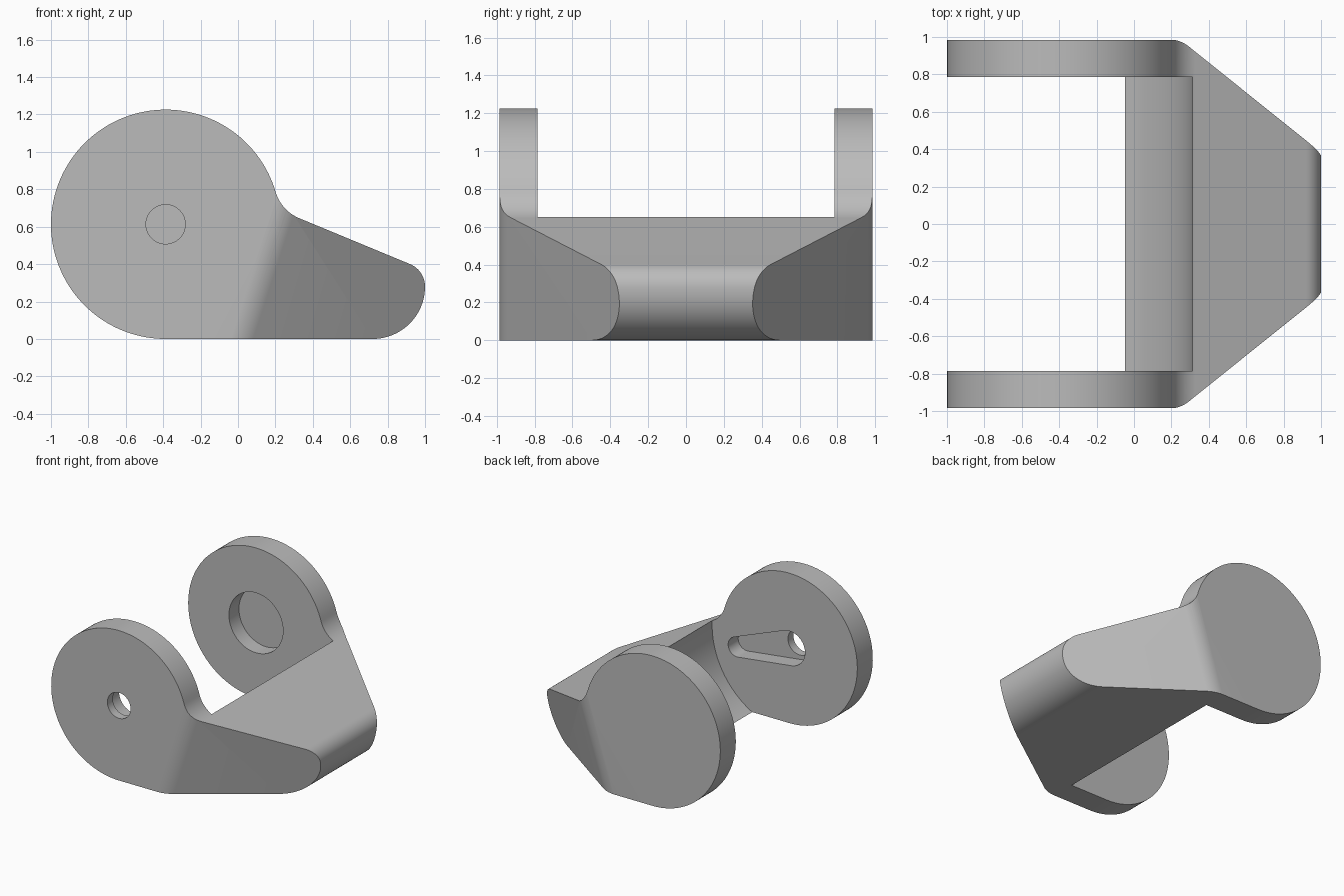
import bpy, bmesh
from math import sin, cos, tan, atan, hypot, radians
from mathutils import Vector

cube = bpy.data.objects.get("Cube")
if cube:
    bpy.data.objects.remove(cube)

PX, PZ, R = -0.387, 0.613, 0.613      # pivot axis and ear radius
HALF, INNER = 0.985, 0.785            # outer and inner faces of the ears

grey = bpy.data.materials.new("plain grey")
grey.use_nodes = True
colour = (0.5, 0.5, 0.5, 1)
grey.diffuse_color = colour
grey.node_tree.nodes["Principled BSDF"].inputs["Base Color"].default_value = colour


def arc(cx, cz, r, a0, a1, n):
    angles = [radians(a0 + (a1 - a0) * i / n) for i in range(n + 1)]
    return [(cx + r * cos(a), cz + r * sin(a)) for a in angles]


def extrude(name, outline, y0, y1):
    """Prism from an x-z outline, running from y0 to y1."""
    bm = bmesh.new()
    face = bm.faces.new([bm.verts.new((x, y0, z)) for x, z in outline])
    moved = bmesh.ops.extrude_face_region(bm, geom=[face])["geom"]
    verts = [v for v in moved if isinstance(v, bmesh.types.BMVert)]
    bmesh.ops.translate(bm, vec=(0, y1 - y0, 0), verts=verts)
    bmesh.ops.remove_doubles(bm, verts=bm.verts, dist=0.0005)
    bmesh.ops.recalc_face_normals(bm, faces=bm.faces)
    mesh = bpy.data.meshes.new(name)
    bm.to_mesh(mesh)
    bm.free()
    obj = bpy.data.objects.new(name, mesh)
    bpy.context.collection.objects.link(obj)
    return obj


# Side profile: rounded nose, sloping top, concave fillet, round ear
slope = 67.5
join = 16.4
n = Vector((cos(radians(slope)), sin(radians(slope))))
d = Vector((cos(radians(join)), sin(radians(join))))
ear = Vector((PX, PZ))
line = n.dot((0.92, 0.40))
fr = (n.dot(ear) + R * n.dot(d) - line) / (1 - n.dot(d))
fc = ear + d * (R + fr)
profile = arc(0.72, 0.28, 0.28, -90, 0, 20)
profile += arc(0.87, 0.28, 0.13, 0, slope, 12)
profile += arc(fc.x, fc.y, fr, 180 + slope, 180 + join, 14)
profile += arc(PX, PZ, R, join, 270, 100)[1:]
bracket = extrude("bracket", profile, -HALF, HALF)
bracket.data.materials.append(grey)

# Tapered flanks: slanted planes with a rounded crease, on both sides
bm = bmesh.new()
bm.from_mesh(bracket.data)
run, lean, offset = 0.706, 0.23, 1.004
scale = hypot(run, 1, lean)
slant = Vector((run, 1, -lean)) / scale
flat = Vector((0, 1, 0))
radius = 0.22
cy = HALF - radius
cx = (offset / scale - radius - slant.y * cy) / slant.x
centre = Vector((cx, cy, 0))
STEPS = 8
for side in (1, -1):
    for i in range(1, STEPS + 1):
        normal = flat.slerp(slant, i / STEPS)
        point = centre + normal * radius
        flip = Vector((1, side, 1))
        cut = bmesh.ops.bisect_plane(
            bm, geom=bm.verts[:] + bm.edges[:] + bm.faces[:], dist=1e-5,
            plane_co=point * flip, plane_no=normal * flip, clear_outer=True)
        rim = [e for e in cut["geom_cut"] if isinstance(e, bmesh.types.BMEdge)]
        bmesh.ops.holes_fill(bm, edges=rim, sides=0)
bmesh.ops.recalc_face_normals(bm, faces=bm.faces)
bm.to_mesh(bracket.data)
bm.free()

# Slot outline: round hub tapering to a smaller round tip
tilt, hub, tip, reach = -14, 0.14, 0.08, 0.49
spread = 83
tx = PX + reach * cos(radians(tilt))
tz = PZ + reach * sin(radians(tilt))
slot = arc(tx, tz, tip, tilt - spread, tilt + spread, 16)
slot += arc(PX, PZ, hub, tilt + spread, tilt + 360 - spread, 28)


def disc(r, count=64):
    return arc(PX, PZ, r, 0, 360, count)[:-1]


# Cutters: curved gap between the ears, pin hole, arm slot, round recess
cutters = [
    extrude("gap_cutter", disc(0.70, 128), -INNER, INNER),
    extrude("hole_cutter", disc(0.105), -HALF - 0.1, -INNER + 0.1),
    extrude("slot_cutter", slot, -INNER - 0.13, -INNER + 0.1),
    extrude("recess_cutter", disc(0.245), INNER - 0.1, INNER + 0.13),
]
for cutter in cutters:
    cutter.hide_render = True
    mod = bracket.modifiers.new(cutter.name, "BOOLEAN")
    mod.operation = "DIFFERENCE"
    mod.solver = "EXACT"
    mod.object = cutter

# Bake the cuts and remove the cutters
graph = bpy.context.evaluated_depsgraph_get()
result = bpy.data.meshes.new_from_object(bracket.evaluated_get(graph))
bracket.modifiers.clear()
bracket.data = result
for cutter in cutters:
    bpy.data.objects.remove(cutter)
if not result.materials:
    result.materials.append(grey)

bpy.ops.object.select_all(action="DESELECT")
bracket.select_set(True)
bpy.context.view_layer.objects.active = bracket
bpy.ops.object.shade_smooth_by_angle(angle=radians(25))
